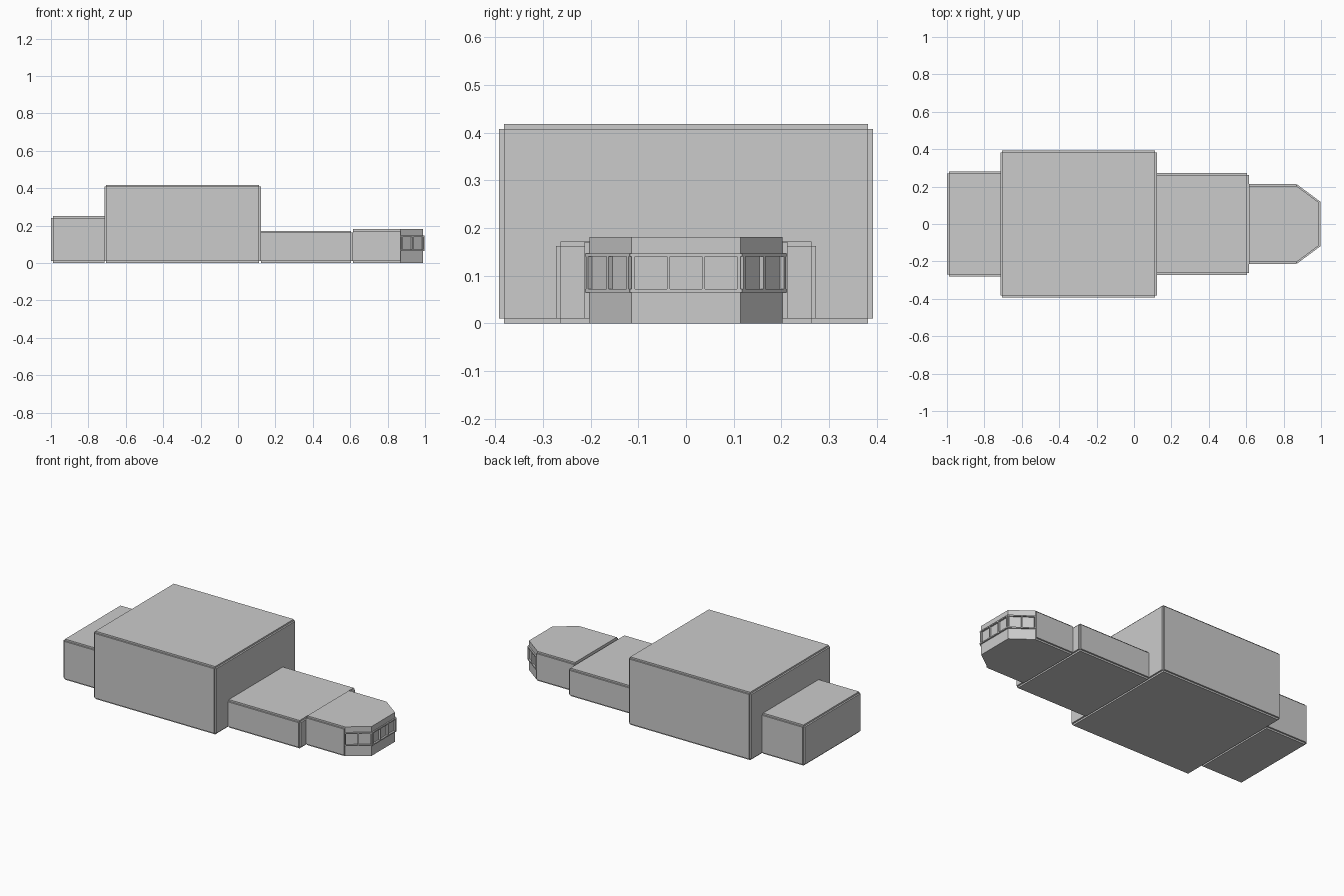
import bpy
import bmesh
import math
from mathutils import Matrix, Vector

cube = bpy.data.objects.get("Cube")
if cube:
    bpy.data.objects.remove(cube, do_unlink=True)

# Single matte grey for the whole building
grey = bpy.data.materials.new("matte_grey")
grey.use_nodes = True
colour = (0.6, 0.6, 0.6, 1)
grey.diffuse_color = colour
grey.node_tree.nodes["Principled BSDF"].inputs["Base Color"].default_value = colour

T = 0.01   # slab thickness


def finish(name, bm):
    bmesh.ops.recalc_face_normals(bm, faces=bm.faces)
    mesh = bpy.data.meshes.new(name)
    bm.to_mesh(mesh)
    bm.free()
    mesh.materials.append(grey)
    obj = bpy.data.objects.new(name, mesh)
    bpy.context.collection.objects.link(obj)
    return obj


def box(name, x, y, z, turn=Matrix()):
    """Box between the given (low, high) ranges, then transformed."""
    bm = bmesh.new()
    size = Matrix.Diagonal((x[1] - x[0], y[1] - y[0], z[1] - z[0], 1))
    centre = Matrix.Translation((sum(x) / 2, sum(y) / 2, sum(z) / 2))
    bmesh.ops.create_cube(bm, size=1, matrix=turn @ centre @ size)
    return finish(name, bm)


def prism(name, plan, low, high):
    """Plan outline extruded upwards."""
    bm = bmesh.new()
    face = bm.faces.new([bm.verts.new((x, y, low)) for x, y in plan])
    moved = bmesh.ops.extrude_face_region(bm, geom=[face])["geom"]
    verts = [v for v in moved if isinstance(v, bmesh.types.BMVert)]
    bmesh.ops.translate(bm, verts=verts, vec=(0, 0, high - low))
    return finish(name, bm)


def side_walls(name, x, half, z):
    for side, s in (("left", 1), ("right", -1)):
        y = sorted((s * half, s * (half + T)))
        box(f"{name}_{side}_side_wall", x, y, z)


def room(name, x, half, top, ends=""):
    """Room of separate slabs around an inner volume, leaving open edge notches."""
    y, z = (-half, half), (T, top - T)
    box(name + "_floor", x, y, (0, T))
    box(name + "_roof", x, y, (top - T, top))
    side_walls(name, x, half, z)
    if "w" in ends:
        box(name + "_west_wall", (x[0] - T, x[0]), y, z)
    if "e" in ends:
        box(name + "_east_wall", (x[1], x[1] + T), y, z)


# Main rooms
room("end_room", (-0.99, -0.715), 0.27, 0.25, "w")
room("main_hall", (-0.705, 0.112), 0.382, 0.418, "we")
room("link_room", (0.122, 0.604), 0.263, 0.172, "e")

# Bay room with a three-sided nose
START, SHOULDER, TIP = 0.614, 0.87, 0.99
HALF, TIP_HALF = 0.203, 0.114
SILL, LINTEL, TOP = 0.065, 0.147, 0.181


def bay_plan(inset=0):
    right = [(START, -HALF + inset), (SHOULDER, -HALF + inset),
             (TIP - inset, -TIP_HALF)]
    return right + [(x, -y) for x, y in reversed(right)]


prism("bay_lower_wall", bay_plan(), 0, SILL)
prism("bay_window_panes", bay_plan(0.003), SILL, LINTEL)
prism("bay_upper_wall_and_roof", bay_plan(), LINTEL, TOP)
side_walls("bay", (START, SHOULDER), HALF, (T, TOP - T))


def window_frame(name, start, end, panes):
    """Projecting sill, lintel and mullions along one facet of the bay."""
    a, b = Vector(start), Vector(end)
    run = b - a
    length = run.length
    turn = Matrix.Translation((a.x, a.y, 0)) @ Matrix.Rotation(
        math.atan2(run.y, run.x), 4, "Z")
    bar = 0.007
    depth = (-0.008, 0.005)
    span = (-0.003, length + 0.003)
    box(name + "_sill", span, depth, (SILL, SILL + bar), turn)
    box(name + "_lintel", span, depth, (LINTEL - bar, LINTEL), turn)
    for i in range(panes + 1):
        x = i * (length - bar) / panes
        box(f"{name}_mullion_{i + 1}", (x, x + bar), depth,
            (SILL + bar, LINTEL - bar), turn)


plan = bay_plan()
window_frame("right_window", plan[1], plan[2], 2)
window_frame("front_window", plan[2], plan[3], 3)
window_frame("left_window", plan[3], plan[4], 2)
